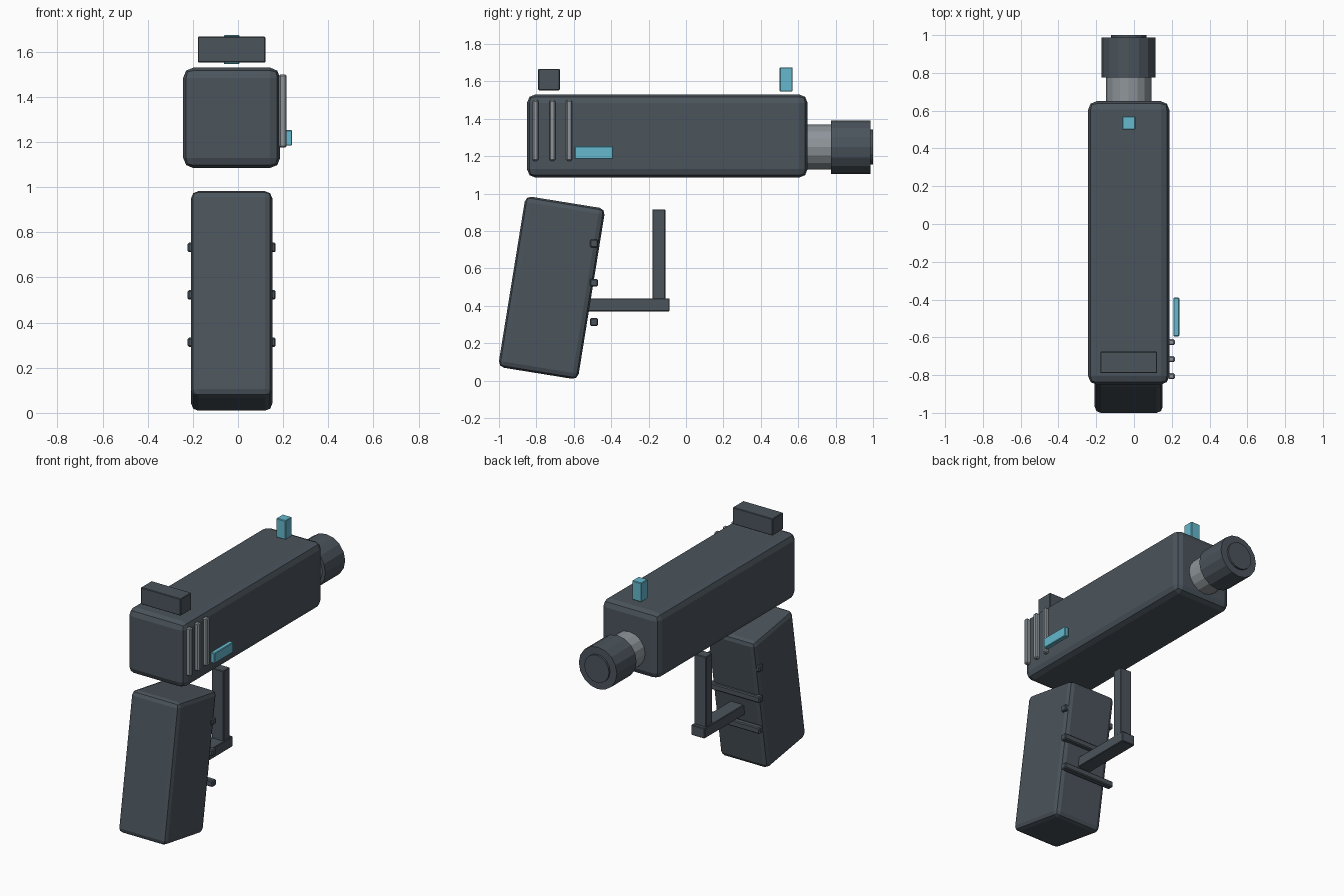
import bpy, math

if "Cube" in bpy.data.objects:
    bpy.data.objects.remove(bpy.data.objects["Cube"])

CX = -0.028  # centre line of the toy
BORE = 1.248  # barrel height


def material(name, rgb):
    m = bpy.data.materials.new(name)
    m.diffuse_color = (*rgb, 1)
    m.use_nodes = True
    m.node_tree.nodes["Principled BSDF"].inputs["Base Color"].default_value = m.diffuse_color
    return m


SLATE = material("dark slate", (0.070, 0.089, 0.107))
GREY = material("light grey", (0.270, 0.300, 0.323))
BLUE = material("sky blue", (0.130, 0.480, 0.610))


def finish(name, mat, bevel, segments):
    ob = bpy.context.object
    ob.name = name
    ob.data.materials.append(mat)
    if bevel:
        mod = ob.modifiers.new("bevel", "BEVEL")
        mod.width, mod.segments = bevel, segments
    return ob


def box(name, x, y, z, mat, bevel=0.004, segments=1, tilt=0):
    """Box from (min, max) ranges, tilted about x through its centre."""
    spans = (x, y, z)
    bpy.ops.mesh.primitive_cube_add(size=1, location=[sum(s) / 2 for s in spans])
    ob = bpy.context.object
    ob.scale = [s[1] - s[0] for s in spans]
    bpy.ops.object.transform_apply(location=False, rotation=False, scale=True)
    ob.rotation_euler.x = tilt
    return finish(name, mat, bevel, segments)


def tube(name, radius, y0, y1, mat):
    bpy.ops.mesh.primitive_cylinder_add(
        vertices=16, radius=radius, depth=y1 - y0,
        location=(CX, (y0 + y1) / 2, BORE), rotation=(math.pi / 2, 0, 0))
    return finish(name, mat, 0, 1)


def around(width):
    return (CX - width / 2, CX + width / 2)


# Upper body
box("slide", around(0.43), (-0.85, 0.65), (1.085, 1.53), SLATE, 0.045, 2)

# Barrel and muzzle
tube("barrel", 0.12, 0.60, 0.78, GREY)
tube("muzzle", 0.143, 0.775, 0.987, SLATE)
tube("muzzle_cap", 0.093, 0.95, 1.0, SLATE)

# Sights float just above the slide
box("rear_sight", around(0.30), (-0.79, -0.675), (1.552, 1.667), SLATE)
box("front_sight", around(0.07), (0.50, 0.57), (1.545, 1.675), BLUE)

# Side ridges and lever on the right
for i in range(3):
    y = -0.805 + 0.09 * i
    box(f"side_ridge_{i + 1}", (0.181, 0.216), (y - 0.016, y + 0.016),
        (1.175, 1.50), GREY, 0.007)
box("side_lever", (0.208, 0.24), (-0.595, -0.39), (1.184, 1.254), BLUE)

# Tilted handle with cross ribs
box("grip", around(0.36), (-0.934, -0.502), (0.033, 0.959), SLATE, 0.032, 2, -0.16)
for i in range(3):
    z = 0.313 + 0.21 * i
    box(f"grip_rib_{i + 1}", around(0.39), (-0.513, -0.471),
        (z - 0.021, z + 0.021), SLATE, 0.006)

# Guard in front of the handle
box("guard_bottom", around(0.10), (-0.535, -0.087), (0.37, 0.44), SLATE)
box("guard_front", around(0.09), (-0.18, -0.11), (0.40, 0.915), SLATE)
